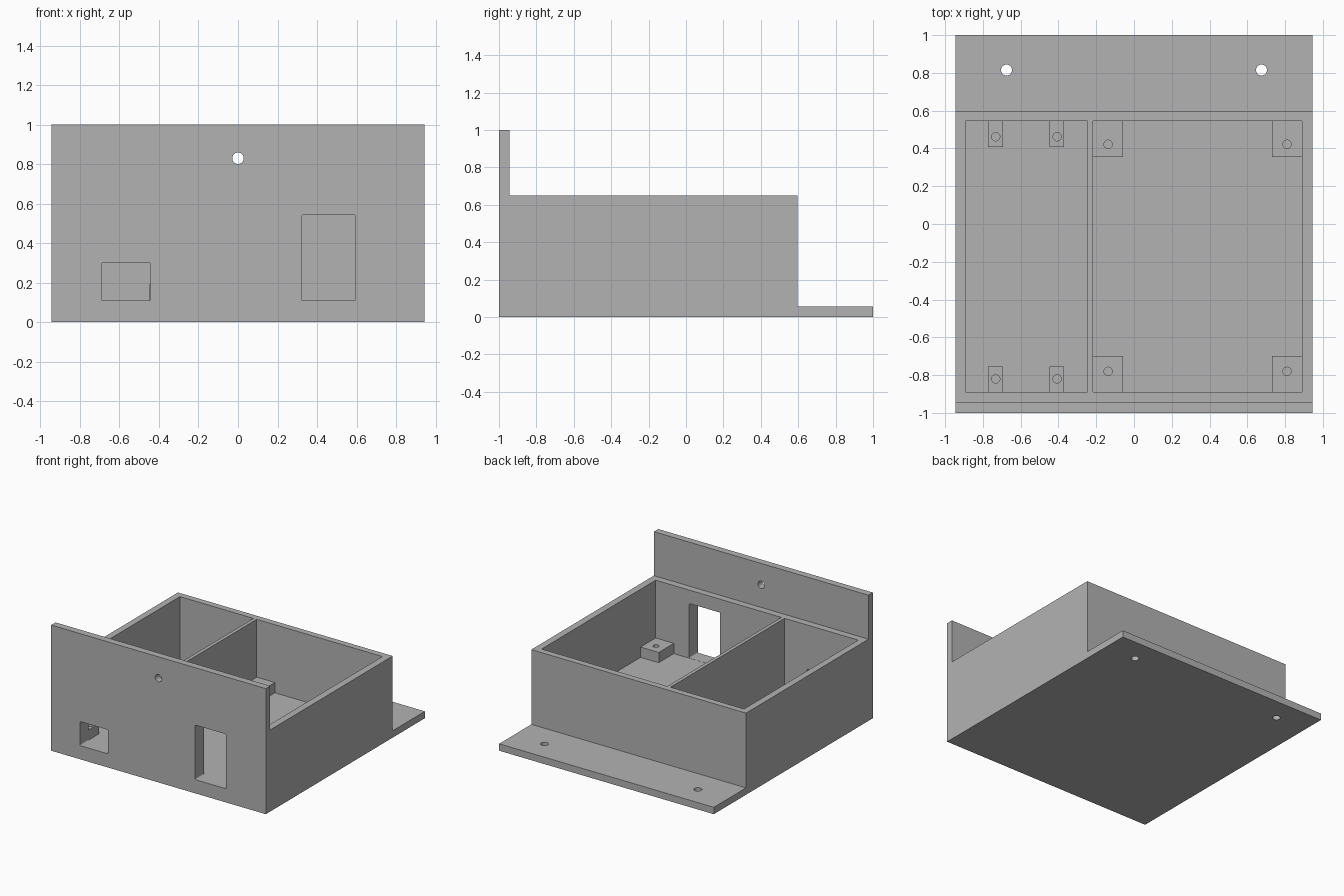
import bpy, bmesh
from mathutils import Matrix

cube = bpy.data.objects.get("Cube")
if cube:
    bpy.data.objects.remove(cube, do_unlink=True)

grey = bpy.data.materials.new("plain grey")
grey.use_nodes = True
grey.diffuse_color = (0.45, 0.45, 0.45, 1)
grey.node_tree.nodes["Principled BSDF"].inputs["Base Color"].default_value = grey.diffuse_color

HALF = 0.945     # half the width
PLATE = 0.055    # thickness of plate and flange
FLOOR = 0.108    # inner floor height
RIM = 0.65       # top of the tray walls


def make(name, bm):
    bmesh.ops.recalc_face_normals(bm, faces=bm.faces)
    mesh = bpy.data.meshes.new(name)
    bm.to_mesh(mesh)
    bm.free()
    mesh.materials.append(grey)
    ob = bpy.data.objects.new(name, mesh)
    bpy.context.collection.objects.link(ob)
    return ob


def box(name, x, y, z, round_y=0):
    bm = bmesh.new()
    bmesh.ops.create_cube(bm, size=1)
    for v in bm.verts:
        for i, (lo, hi) in enumerate((x, y, z)):
            v.co[i] = lo if v.co[i] < 0 else hi
    if round_y:
        edges = [e for e in bm.edges if abs(e.verts[0].co.y - e.verts[1].co.y) > 1e-4]
        bmesh.ops.bevel(bm, geom=edges, offset=round_y, segments=3, profile=0.5, affect='EDGES')
    return make(name, bm)


def rod(name, centre, radius, depth, axis='Z'):
    bm = bmesh.new()
    turn = Matrix.Rotation(1.5707963, 4, 'X') if axis == 'Y' else Matrix()
    bmesh.ops.create_cone(bm, cap_ends=True, segments=32, radius1=radius, radius2=radius,
                          depth=depth, matrix=Matrix.Translation(centre) @ turn)
    return make(name, bm)


def cut(target, cutter):
    mod = target.modifiers.new("cut", 'BOOLEAN')
    mod.operation = 'DIFFERENCE'
    mod.solver = 'EXACT'
    mod.object = cutter
    cutter.hide_render = True
    bpy.context.view_layer.objects.active = target
    bpy.ops.object.modifier_apply(modifier=mod.name)
    bpy.data.objects.remove(cutter, do_unlink=True)


# Side profile swept across the width: front plate, tray and rear flange
profile = [(-1, 0), (1, 0), (1, PLATE), (0.595, PLATE), (0.595, RIM),
           (-1 + PLATE, RIM), (-1 + PLATE, 1), (-1, 1)]
bm = bmesh.new()
side = bm.faces.new([bm.verts.new((-HALF, y, z)) for y, z in profile])
swept = bmesh.ops.extrude_face_region(bm, geom=[side])["geom"]
bmesh.ops.translate(bm, vec=(2 * HALF, 0, 0),
                    verts=[v for v in swept if isinstance(v, bmesh.types.BMVert)])
tray = make("mounting_tray", bm)

# Two open compartments with a thin divider between them
INNER_Y = (-0.89, 0.545)
for x in ((-0.893, -0.245), (-0.217, 0.89)):
    cut(tray, box("compartment_cutter", x, INNER_Y, (FLOOR, 0.8)))

# Connector windows through the front wall
for x, top in (((-0.692, -0.443), 0.30), ((0.322, 0.595), 0.543)):
    cut(tray, box("window_cutter", x, (-1.1, -0.86), (FLOOR + 0.001, top), round_y=0.008))

# Screw holes in the front plate and the rear flange
cut(tray, rod("plate_hole_cutter", (0, -0.97, 0.83), 0.029, 0.2, 'Y'))
for s in (-1, 1):
    cut(tray, rod("flange_hole_cutter", (s * 0.675, 0.815, 0.03), 0.029, 0.2))


# Corner posts with pilot holes, standing on the compartment floors
def post(name, x, y, hole):
    ob = box(name, x, y, (FLOOR, 0.19))
    cut(ob, rod("pilot_cutter", (*hole, 0.15), 0.022, 0.3))


for end, back in (("front", False), ("back", True)):
    for label, x, hx in (("outer", (-0.773, -0.694), -0.732), ("inner", (-0.447, -0.37), -0.407)):
        y = (0.407, 0.545) if back else (-0.89, -0.755)
        post(f"small_post_{end}_{label}", x, y, (hx, 0.462 if back else -0.82))
    for label, x, hx in (("inner", (-0.217, -0.057), -0.137), ("outer", (0.73, 0.89), 0.81)):
        y = (0.355, 0.545) if back else (-0.89, -0.7)
        post(f"large_post_{end}_{label}", x, y, (hx, 0.422 if back else -0.78))
